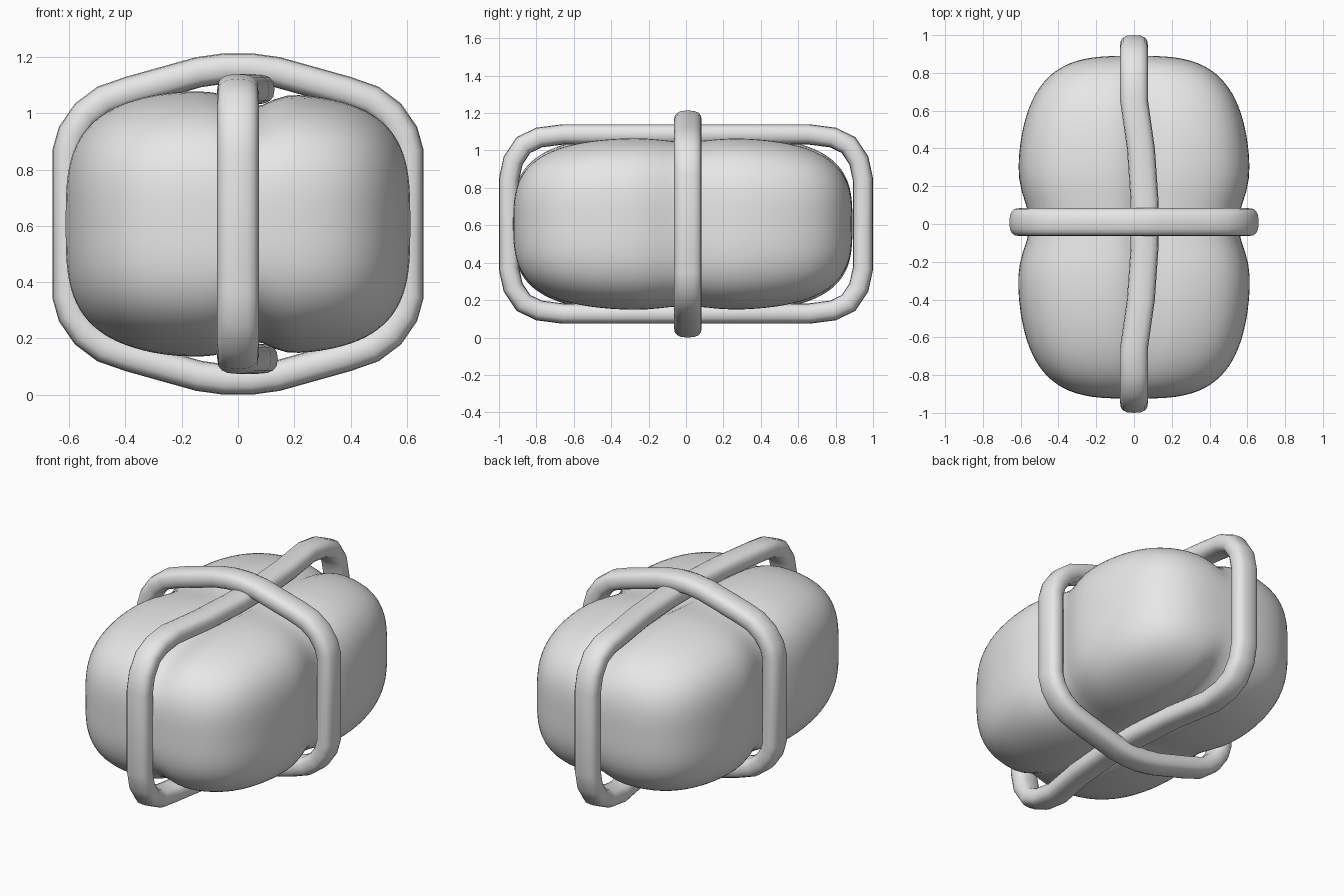
import bpy, bmesh, math
from mathutils import Vector

cube = bpy.data.objects.get("Cube")
if cube:
    bpy.data.objects.remove(cube, do_unlink=True)

grey = bpy.data.materials.new("soft_grey")
grey.use_nodes = True
grey.diffuse_color = (0.8, 0.8, 0.8, 1)
grey.node_tree.nodes["Principled BSDF"].inputs["Base Color"].default_value = (0.8, 0.8, 0.8, 1)

MID_Z = 0.607


def finish(bm, name):
    bmesh.ops.recalc_face_normals(bm, faces=bm.faces)
    for f in bm.faces:
        f.smooth = True
    mesh = bpy.data.meshes.new(name)
    bm.to_mesh(mesh)
    bm.free()
    mesh.materials.append(grey)
    obj = bpy.data.objects.new(name, mesh)
    bpy.context.collection.objects.link(obj)
    return obj


def bump(value, centre, width):
    return math.exp(-((value - centre) / width) ** 2)


def full_loop(quarter):
    """Mirror a quarter outline (side to top) into a closed loop."""
    back = quarter[::-1]
    pts = (quarter + [(-u, z) for u, z in back]
           + [(-u, -z) for u, z in quarter] + [(u, -z) for u, z in back])
    return [Vector(p) for i, p in enumerate(pts) if p != pts[i - 1]]


def strap(name, quarter, place, half_width=0.074, half_thick=0.054, sides=16):
    """Sweep a rounded section along the inside of a closed outline."""
    outline = full_loop(quarter)
    count = len(outline)
    bm = bmesh.new()
    rings = []
    for i, p in enumerate(outline):
        before = (p - outline[i - 1]).normalized()
        after = (outline[(i + 1) % count] - p).normalized()
        along = (before + after).normalized()
        outward = Vector((along.y, -along.x)) / max(along.dot(after), 0.5)
        ring = []
        for k in range(sides):
            a = math.tau * k / sides
            c, s = math.cos(a), math.sin(a)
            w = half_width * math.copysign(abs(c) ** 0.75, c)
            t = half_thick * (math.copysign(abs(s) ** 0.75, s) - 1)
            q = p + outward * t
            ring.append(bm.verts.new(place(q.x, q.y, w, p)))
        rings.append(ring)
    for i, ring in enumerate(rings):
        nxt = rings[(i + 1) % count]
        for k in range(sides):
            m = (k + 1) % sides
            bm.faces.new((ring[k], ring[m], nxt[m], nxt[k]))
    return finish(bm, name)


# Soft pillow body, pinched at the waist and grooved along its length
bm = bmesh.new()
bmesh.ops.create_cube(bm, size=2)
bmesh.ops.subdivide_edges(bm, edges=bm.edges, cuts=27, use_grid_fill=True)
POWER = 3.3
for v in bm.verts:
    n = v.co / sum(abs(c) ** POWER for c in v.co) ** (1 / POWER)
    x, y, z = n.x * 0.62, n.y * 0.907, n.z * 0.467
    waist = bump(y, 0.018, 0.17)
    groove = bump(x, 0.05, 0.085)
    x *= 1 - 0.11 * waist
    z *= 1 - 0.05 * waist - 0.11 * groove
    z *= 1 + 0.022 * bump(x, -0.2, 0.25)
    v.co = (x, y - 0.017, z + MID_Z)
finish(bm, "pillow_body")

# Strap around the waist
strap("waist_strap",
      [(0.66, 0.263), (0.637, 0.345), (0.58, 0.428), (0.5, 0.488),
       (0.4, 0.523), (0.15, 0.593), (0.05, 0.607)],
      lambda u, z, w, p: (u, w + 0.01, z + MID_Z))


# Strap along the length, bowed sideways where it passes the waist
def place_long(u, z, w, p):
    bow = max(0.0, 1 - (p.x / 0.66) ** 2) * (0.058 if p.y > 0 else 0.07)
    if abs(p.y) < 0.5:
        bow = 0
    return (w + bow, u, z + MID_Z)


strap("long_strap",
      [(1.0, 0.245), (0.975, 0.36), (0.905, 0.465), (0.8, 0.515),
       (0.66, 0.533), (0.4, 0.533), (0.12, 0.533)],
      place_long)
